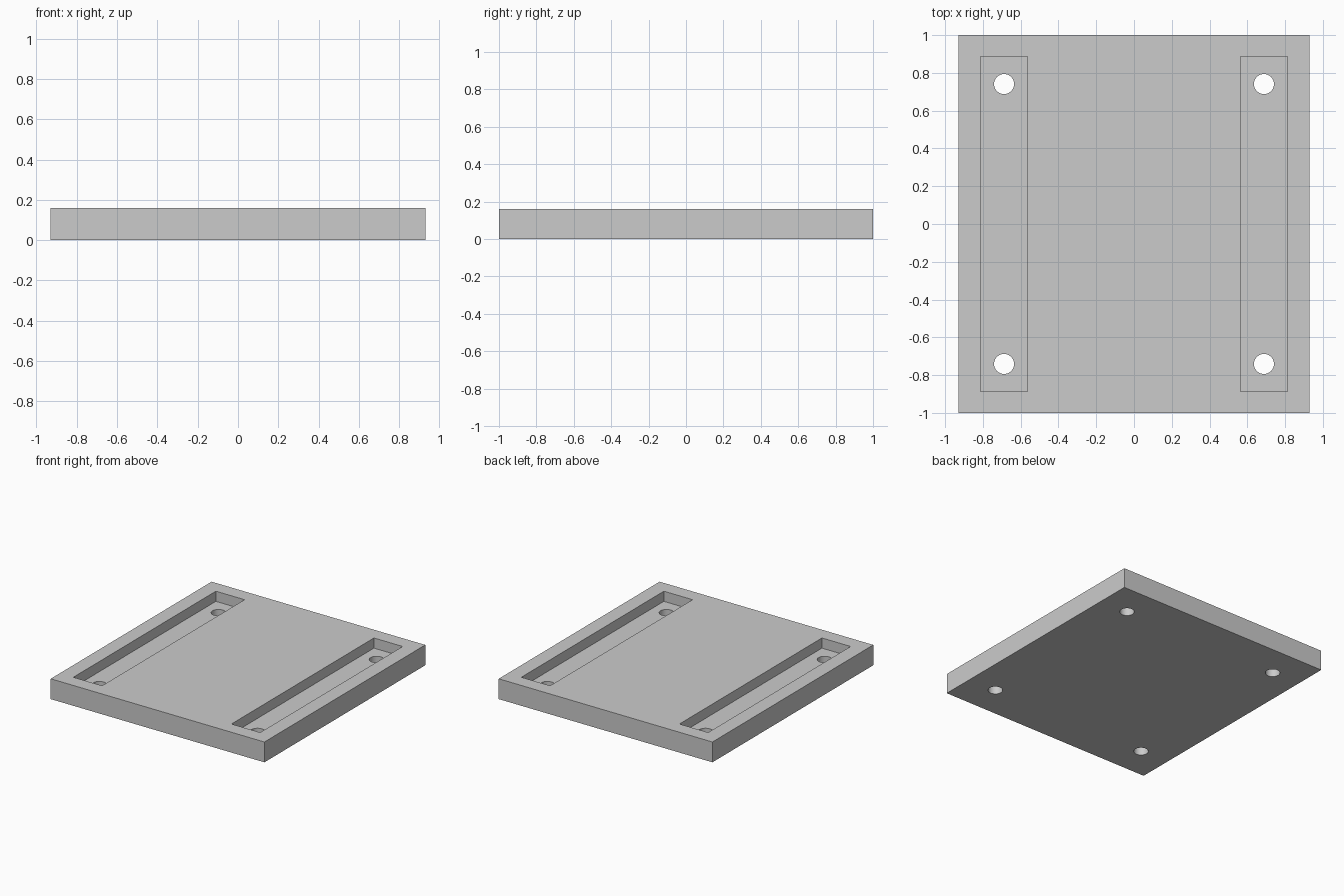
import bpy

WIDTH, LENGTH, THICK = 1.86, 2.0, 0.16
POCKET_W, POCKET_L, POCKET_D = 0.25, 1.772, 0.08
SLOT_X, HOLE_Y, HOLE_R = 0.688, 0.741, 0.053

default_cube = bpy.data.objects.get("Cube")
if default_cube:
    bpy.data.objects.remove(default_cube, do_unlink=True)

# Plain grey finish
grey = bpy.data.materials.new("light_grey")
grey.use_nodes = True
colour = (0.6, 0.6, 0.6, 1)
grey.diffuse_color = colour
for node in grey.node_tree.nodes:
    if node.type == 'BSDF_PRINCIPLED':
        node.inputs["Base Color"].default_value = colour


def box(name, size, centre):
    bpy.ops.mesh.primitive_cube_add(size=1, location=centre)
    obj = bpy.context.object
    obj.name = name
    obj.scale = size
    bpy.ops.object.transform_apply(location=True, rotation=False, scale=True)
    obj.data.materials.append(grey)
    return obj


def cut(target, cutter):
    """Subtract the cutter from the target, then discard it."""
    cutter.hide_render = True
    mod = target.modifiers.new("cut", 'BOOLEAN')
    mod.operation = 'DIFFERENCE'
    mod.solver = 'EXACT'
    mod.object = cutter
    bpy.context.view_layer.objects.active = target
    bpy.ops.object.modifier_apply(modifier=mod.name)
    bpy.data.objects.remove(cutter, do_unlink=True)


# Base plate
plate = box("base_plate", (WIDTH, LENGTH, THICK), (0, 0, THICK / 2))

for side in (-1, 1):
    # Long recessed pocket, open at the top
    pocket = box("pocket_cutter", (POCKET_W, POCKET_L, POCKET_D * 2),
                 (side * SLOT_X, 0, THICK))
    cut(plate, pocket)
    # Screw hole through the floor at each end of the pocket
    for end in (-1, 1):
        bpy.ops.mesh.primitive_cylinder_add(
            vertices=48, radius=HOLE_R, depth=THICK * 3,
            location=(side * SLOT_X, end * HOLE_Y, 0))
        hole = bpy.context.object
        hole.data.materials.append(grey)
        cut(plate, hole)

# Smooth hole walls, crisp plate edges
bpy.ops.object.select_all(action='DESELECT')
plate.select_set(True)
bpy.context.view_layer.objects.active = plate
bpy.ops.object.shade_smooth_by_angle()
